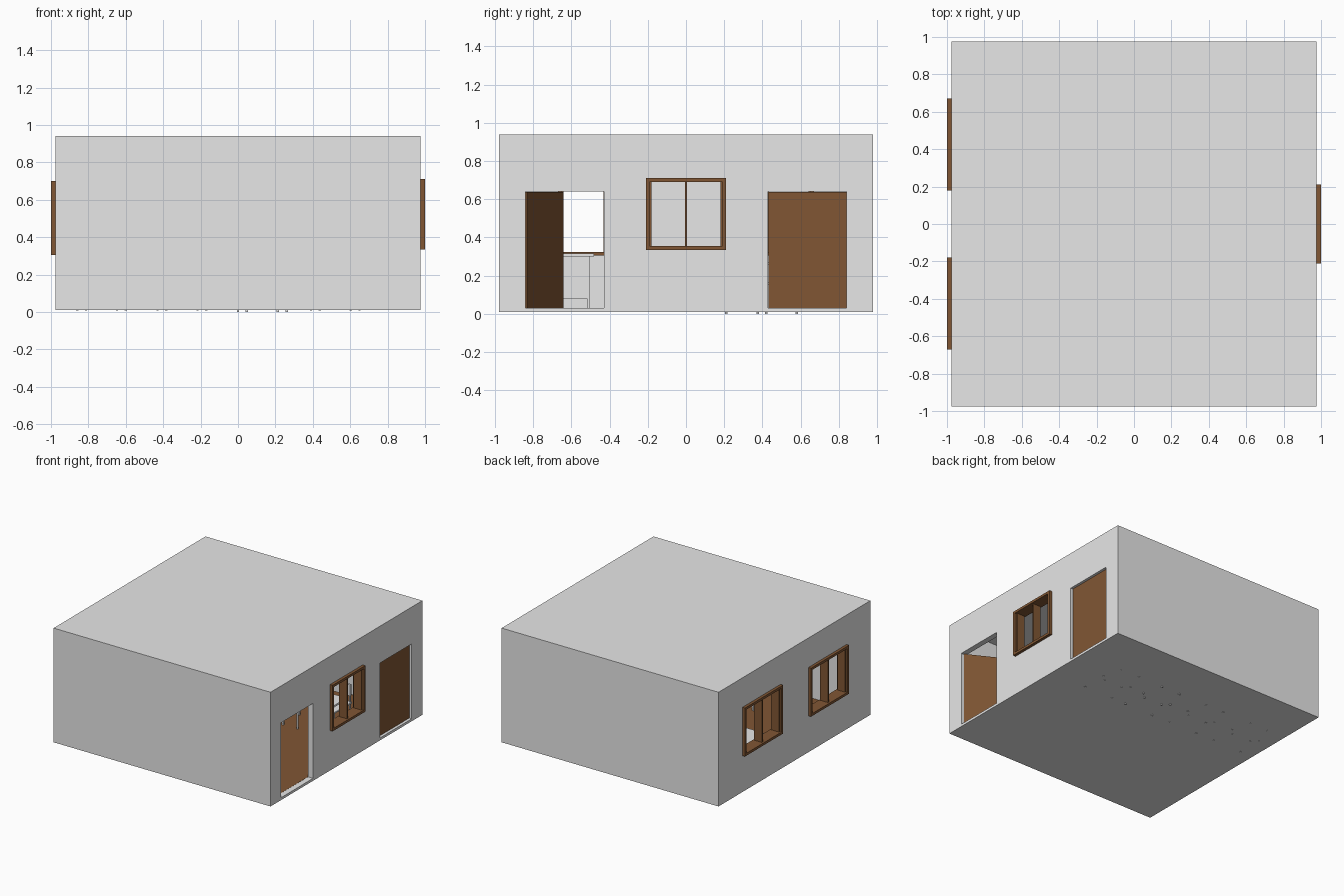
import bpy, bmesh, math
from mathutils import Matrix, Vector

if "Cube" in bpy.data.objects:
    bpy.data.objects.remove(bpy.data.objects["Cube"])


def material(name, rgb):
    m = bpy.data.materials.new(name)
    m.diffuse_color = (*rgb, 1)
    m.use_nodes = True
    m.node_tree.nodes["Principled BSDF"].inputs["Base Color"].default_value = m.diffuse_color
    return m


GREY = material("pale_grey", (0.8, 0.8, 0.8))
WOOD = material("brown_wood", (0.218, 0.094, 0.034))


def boxes(name, spans, mat):
    """One object made of boxes, each given as (x0, x1, y0, y1, z0, z1)."""
    bm = bmesh.new()
    for x0, x1, y0, y1, z0, z1 in spans:
        mtx = (Matrix.Translation(((x0 + x1) / 2, (y0 + y1) / 2, (z0 + z1) / 2))
               @ Matrix.Diagonal((x1 - x0, y1 - y0, z1 - z0, 1)))
        bmesh.ops.create_cube(bm, size=1, matrix=mtx)
    me = bpy.data.meshes.new(name)
    bm.to_mesh(me)
    bm.free()
    me.materials.append(mat)
    ob = bpy.data.objects.new(name, me)
    bpy.context.collection.objects.link(ob)
    return ob


def cut(target, span):
    cutter = boxes("cutter", [span], GREY)
    cutter.hide_render = True
    mod = target.modifiers.new("cut", 'BOOLEAN')
    mod.operation = 'DIFFERENCE'
    mod.solver = 'EXACT'
    mod.object = cutter
    bpy.context.view_layer.objects.active = target
    bpy.ops.object.modifier_apply(modifier=mod.name)
    bpy.data.objects.remove(cutter)


# Hollow room shell with door and window openings
W, T = 0.977, 0.045
I = W - T
shell = boxes("room_shell", [(-W, W, -W, W, 0.01, 0.94)], GREY)
cut(shell, (-I, I, -I, I, 0.025, 0.905))
windows = [(1, 0.0, 0.21, 0.335, 0.71),
           (-1, 0.425, 0.245, 0.305, 0.70),
           (-1, -0.425, 0.245, 0.305, 0.70)]
doors = [(-0.84, -0.43), (0.43, 0.84)]
for a, b in doors:
    cut(shell, (0.85, 1.1, a, b, 0.03, 0.64))
for s, c, h, z0, z1 in windows:
    xs = sorted((s * 0.85, s * 1.1))
    cut(shell, (*xs, c - h + 0.01, c + h - 0.01, z0 + 0.01, z1 - 0.01))

# Wooden floor boards inside the room
boxes("wood_floor", [(-I, I, -I, I, 0.024, 0.031)], WOOD)

# Window frames: four deep rails and a thin centre mullion
for i, (s, c, h, z0, z1) in enumerate(windows):
    xo = sorted((s * 0.905, s * 1.0))
    xi = sorted((s * 0.915, s * 0.985))
    f, g = 0.02, 0.03
    boxes(f"window_frame_{i}", [
        (*xo, c - h, c + h, z0, z0 + f),
        (*xo, c - h, c + h, z1 - f, z1),
        (*xo, c - h, c - h + f, z0 + f, z1 - f),
        (*xo, c + h - f, c + h, z0 + f, z1 - f),
        (*xi, c - h + f, c - h + g, z0 + f, z1 - f),
        (*xi, c + h - g, c + h - f, z0 + f, z1 - f),
        (*xi, c - 0.006, c + 0.006, z0 + f, z1 - f)], WOOD)

# Closed door, and an open door swung inward about its hinge
boxes("closed_door", [(0.937, 0.957, 0.431, 0.839, 0.032, 0.639)], WOOD)
leaf = boxes("open_door", [(-0.02, 0, 0, 0.405, 0.032, 0.639)], WOOD)
leaf.data.transform(Matrix.Translation((0.957, -0.832, 0))
                    @ Matrix.Rotation(math.radians(62), 4, 'Z'))


def legs(x0, x1, y0, y1, t, z0, z1):
    return [(x - t, x + t, y - t, y + t, z0, z1) for x in (x0, x1) for y in (y0, y1)]


# Pupils' tables with chairs pushed in; feet reach just through the floor
for i, cx in enumerate((0.13, 0.52, -0.30, -0.73)):
    foot = 0.0 if i == 0 else 0.008
    boxes(f"table_{i}", legs(cx - 0.13, cx + 0.13, 0.21, 0.42, 0.006, foot, 0.255)
          + [(cx - 0.15, cx + 0.15, 0.19, 0.44, 0.255, 0.27)], GREY)
    boxes(f"chair_{i}", legs(cx - 0.083, cx + 0.083, 0.375, 0.58, 0.006, foot, 0.155)
          + [(cx - 0.095, cx + 0.095, 0.365, 0.59, 0.155, 0.167),
             (cx - 0.089, cx - 0.077, 0.574, 0.586, 0.167, 0.31),
             (cx + 0.077, cx + 0.089, 0.574, 0.586, 0.167, 0.31),
             (cx - 0.09, cx + 0.09, 0.572, 0.588, 0.22, 0.31)], GREY)

# Teacher's desk with side panels near the front wall
boxes("front_desk", legs(-0.25, 0.25, -0.78, -0.51, 0.008, 0.025, 0.30)
      + [(-0.28, 0.28, -0.81, -0.48, 0.30, 0.316),
         (-0.254, -0.246, -0.772, -0.518, 0.08, 0.30),
         (0.246, 0.254, -0.772, -0.518, 0.08, 0.30)], GREY)
